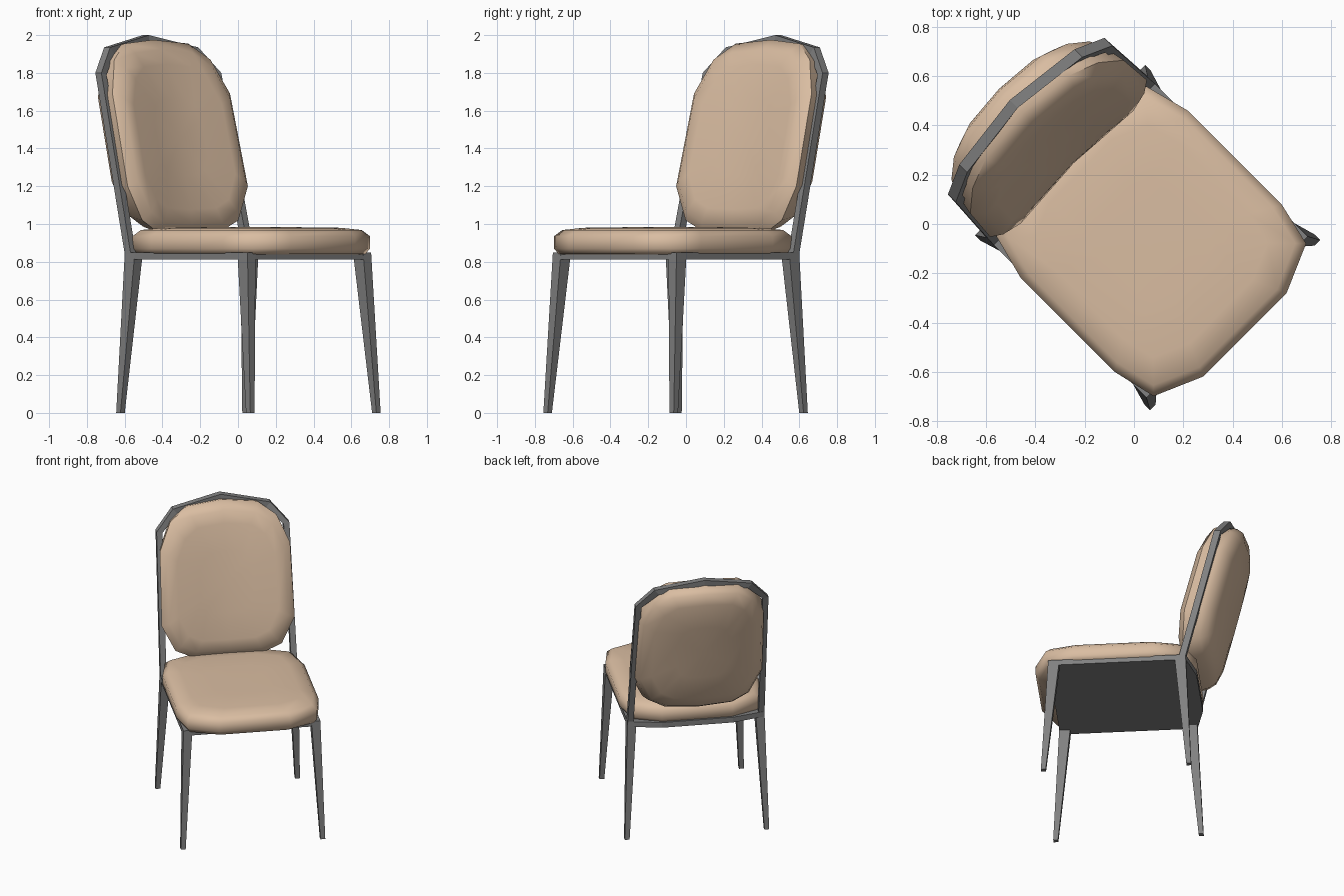
import bpy, bmesh, math
from mathutils import Matrix

cube = bpy.data.objects.get("Cube")
if cube:
    bpy.data.objects.remove(cube, do_unlink=True)

# The chair is built facing -y, then turned an eighth of a circle
TURN = Matrix.Rotation(math.radians(45), 4, 'Z')


def make_material(name, color):
    mat = bpy.data.materials.new(name)
    mat.use_nodes = True
    mat.diffuse_color = color
    mat.node_tree.nodes["Principled BSDF"].inputs["Base Color"].default_value = color
    return mat


metal = make_material("grey_metal", (0.22, 0.22, 0.22, 1))
fabric = make_material("beige_fabric", (0.70, 0.51, 0.36, 1))


def loft(name, rings, mat, smooth=False):
    """Skin a row of equal-sized rings and close both ends."""
    bm = bmesh.new()
    loops = [[bm.verts.new(p) for p in ring] for ring in rings]
    n = len(loops[0])
    for a, b in zip(loops, loops[1:]):
        for i in range(n):
            j = (i + 1) % n
            bm.faces.new((a[i], a[j], b[j], b[i]))
    bm.faces.new(loops[0])
    bm.faces.new(loops[-1])
    if smooth:
        # fan the wide end caps so they stay clean when curved
        caps = [f for f in bm.faces if len(f.verts) > 4]
        bmesh.ops.poke(bm, faces=caps)
    bmesh.ops.recalc_face_normals(bm, faces=bm.faces)
    bm.transform(TURN)
    mesh = bpy.data.meshes.new(name)
    bm.to_mesh(mesh)
    bm.free()
    mesh.materials.append(mat)
    obj = bpy.data.objects.new(name, mesh)
    bpy.context.collection.objects.link(obj)
    if smooth:
        bpy.ops.object.select_all(action='DESELECT')
        obj.select_set(True)
        bpy.context.view_layer.objects.active = obj
        bpy.ops.object.shade_smooth_by_angle(angle=math.radians(60))
    return obj


def mirrored(half):
    """Close a half outline, listed from one end to the other on +x."""
    return half + [(-x, v) for x, v in reversed(half) if x > 0]


# Legs: tapered, measured from the outer corner inward
def leg(name, side, foot, top, dy):
    def section(corner, z, w, d):
        x, y = corner
        return [(side * (x - i * w), y + j * d * dy, z)
                for i, j in ((0, 0), (1, 0), (1, 1), (0, 1))]
    loft(name, [section(foot, 0, 0.032, 0.032),
                section(top, 0.845, 0.06, 0.075)], metal)


for side, label in ((1, "left"), (-1, "right")):
    leg("front_leg_" + label, side, (0.488, -0.58), (0.463, -0.534), 1)
    leg("back_leg_" + label, side, (0.488, 0.424), (0.463, 0.385), -1)

# Seat frame: thin slab with a bowed back edge
frame = mirrored([(0.463, -0.534), (0.463, 0.385), (0.24, 0.44)])
loft("seat_frame", [[(x, y, z) for x, y in frame] for z in (0.812, 0.85)], metal)

# Back frame: flat bar running up one post, over the arch and down the other
# each entry: outer x, outer z, inner x, inner z, back y
bar = [(0.463, 0.84, 0.423, 0.84, 0.385), (0.449, 1.80, 0.41, 1.79, 0.619),
       (0.33, 1.935, 0.30, 1.90, 0.672), (0, 2.0, 0, 1.962, 0.712)]


def bar_section(s, ox, oz, ix, iz, y, depth=0.045):
    return [(s * ox, y, oz), (s * ox, y - depth, oz),
            (s * ix, y - depth, iz), (s * ix, y, iz)]


loft("back_frame", [bar_section(1, *p) for p in bar]
     + [bar_section(-1, *p) for p in reversed(bar[:-1])], metal)

# Seat cushion: soft slab, rounded at the top
seat = mirrored([(0.24, -0.636), (0.438, -0.55), (0.48, -0.368),
                 (0.48, 0.17), (0.43, 0.36), (0.24, 0.44)])
seat_mid = -0.1
profile = [(0.80, 0.838), (0.96, 0.84), (1, 0.87), (1, 0.935),
           (0.93, 0.968), (0.75, 0.98), (0.4, 0.983)]
loft("seat_cushion",
     [[(x * s, seat_mid + (y - seat_mid) * s, z) for x, y in seat]
      for s, z in profile], fabric, True)

# Backrest cushion: padded on both sides, leaning and bowed with the frame
rest = mirrored([(0, 0.95), (0.24, 0.96), (0.36, 1.02), (0.45, 1.2),
                 (0.44, 1.69), (0.36, 1.87), (0.24, 1.955), (0, 1.975)])
rest_mid = 1.46


def rest_ring(scale, offset):
    ring = []
    for x, z in rest:
        x, z = x * scale, rest_mid + (z - rest_mid) * scale
        lean = 0.385 + 0.246 * (z - 0.85)
        bow = 0.07 * (1 - (x / 0.45) ** 2)
        ring.append((x, lean + bow + offset, z))
    return ring


layers = [(0.4, -0.165), (0.75, -0.16), (0.9, -0.145), (1, -0.095), (0.97, -0.03),
          (0.95, 0.01), (0.9, 0.05), (0.75, 0.075), (0.4, 0.085)]
loft("backrest_cushion", [rest_ring(*l) for l in layers], fabric, True)
